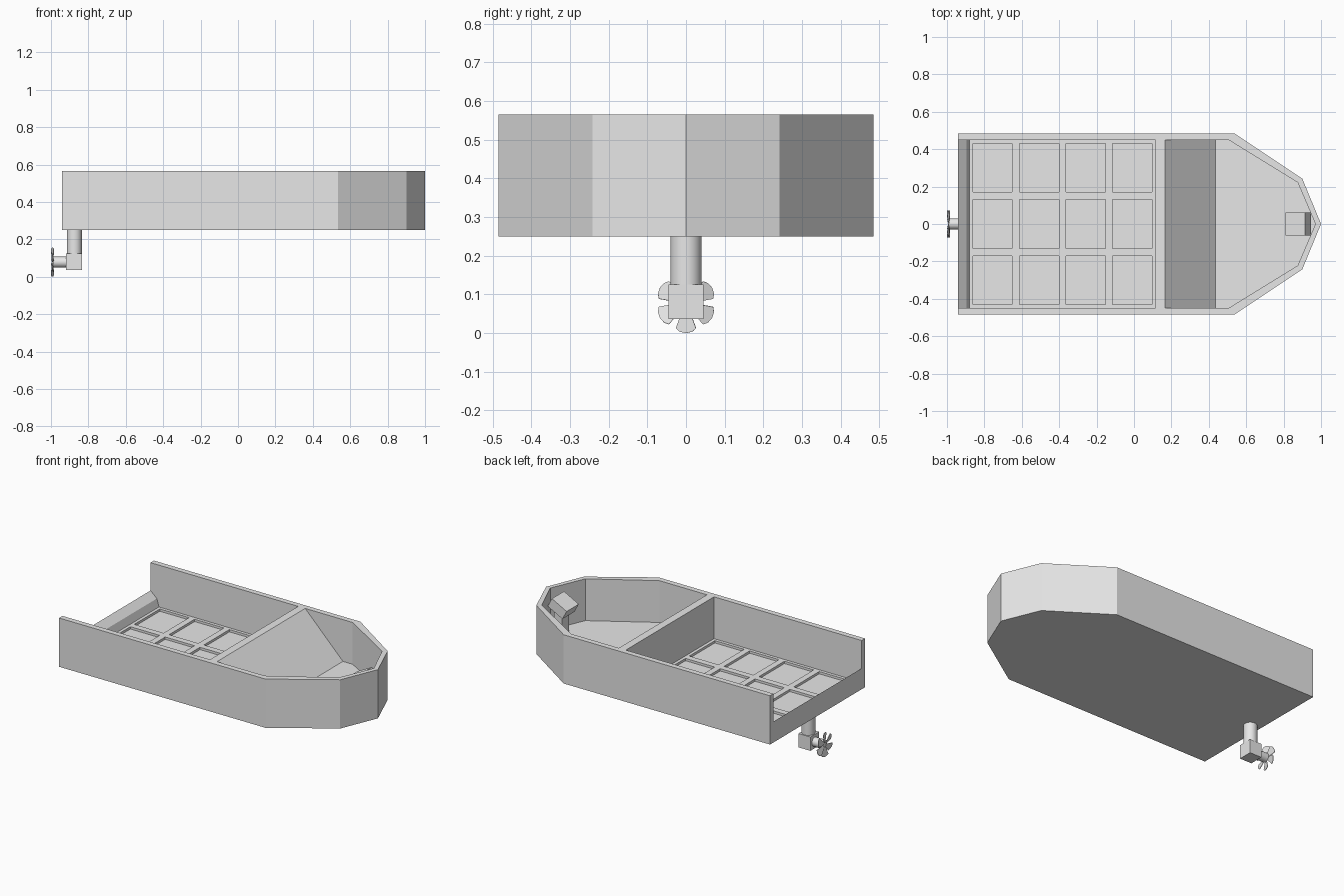
import bpy, bmesh, math
from mathutils import Matrix, Vector

cube = bpy.data.objects.get("Cube")
if cube:
    bpy.data.objects.remove(cube, do_unlink=True)

grey = bpy.data.materials.new("plain_grey")
grey.use_nodes = True
grey.diffuse_color = (0.8, 0.8, 0.8, 1)
grey.node_tree.nodes["Principled BSDF"].inputs["Base Color"].default_value = (0.8, 0.8, 0.8, 1)


def finish(name, bm, fix_normals=True):
    if fix_normals:
        bmesh.ops.recalc_face_normals(bm, faces=bm.faces)
    mesh = bpy.data.meshes.new(name)
    bm.to_mesh(mesh)
    bm.free()
    mesh.materials.append(grey)
    obj = bpy.data.objects.new(name, mesh)
    bpy.context.collection.objects.link(obj)
    return obj


def add_prism(bm, points, axis, lo, hi):
    """Extrude a 2D outline along an axis; returns the new vertices."""
    def place(p, d):
        a, b = p
        return {"x": (d, a, b), "y": (a, d, b), "z": (a, b, d)}[axis]
    face = bm.faces.new([bm.verts.new(place(p, lo)) for p in points])
    new = bmesh.ops.extrude_face_region(bm, geom=[face])["geom"]
    top = [v for v in new if isinstance(v, bmesh.types.BMVert)]
    shift = {"x": (1, 0, 0), "y": (0, 1, 0), "z": (0, 0, 1)}[axis]
    bmesh.ops.translate(bm, verts=top, vec=Vector(shift) * (hi - lo))
    # keep the starting cap so that the solid stays closed
    if not face.is_valid or all(len(e.link_faces) == 1 for e in face.edges):
        raise RuntimeError("open prism")
    return list(face.verts) + top


def prism(name, points, axis, lo, hi):
    bm = bmesh.new()
    add_prism(bm, points, axis, lo, hi)
    return finish(name, bm)


def cylinder(name, radius, start, end):
    a, b = Vector(start), Vector(end)
    turn = (b - a).to_track_quat("Z", "Y").to_matrix().to_4x4()
    bm = bmesh.new()
    bmesh.ops.create_cone(bm, cap_ends=True, segments=32, radius1=radius, radius2=radius,
                          depth=(b - a).length, matrix=Matrix.Translation((a + b) / 2) @ turn)
    obj = finish(name, bm)
    bpy.ops.object.select_all(action="DESELECT")
    obj.select_set(True)
    bpy.context.view_layer.objects.active = obj
    bpy.ops.object.shade_smooth_by_angle(angle=math.radians(40))
    return obj


def mirrored(half):
    """Close a half outline, ending on the centre line, across y = 0."""
    return half + [(x, -y) for x, y in reversed(half[:-1])]


STERN, BOTTOM, FLOOR, RIM = -0.94, 0.25, 0.295, 0.565
HOLD_BACK, HOLD_FRONT, INNER_Y = -0.88, 0.115, 0.45

# Hull walls, open at the stern
outer = mirrored([(STERN, -0.485), (0.535, -0.485), (0.9, -0.242), (1.0, 0)])
inner = mirrored([(STERN, -INNER_Y), (0.505, -INNER_Y), (0.875, -0.222), (0.97, 0)])
prism("hull_walls", outer + inner[::-1], "z", BOTTOM, RIM)
prism("hull_bottom", inner, "z", BOTTOM, 0.275)

# Bow floor and the sloped bulkhead behind it
bow = mirrored([(HOLD_FRONT, -INNER_Y)] + inner[1:4])
prism("bow_floor", bow, "z", 0.275, FLOOR)
prism("sloped_bulkhead", [(HOLD_FRONT, FLOOR), (HOLD_FRONT, RIM), (0.165, RIM), (0.435, FLOOR)],
      "y", -INNER_Y, INNER_Y)

# Low stern sill
prism("stern_sill", [(STERN, 0.275), (STERN, 0.385), (-0.895, 0.345), (HOLD_BACK, FLOOR),
                     (HOLD_BACK, 0.275)], "y", -INNER_Y, INNER_Y)

# Hold floor with sunken panels
bm = bmesh.new()
length = HOLD_FRONT - HOLD_BACK
bmesh.ops.create_grid(bm, x_segments=4, y_segments=3, size=0.5)
for v in bm.verts:
    v.co = ((HOLD_BACK + HOLD_FRONT) / 2 + v.co.x * length, v.co.y * 2 * INNER_Y, FLOOR)
panels = list(bm.faces)
bmesh.ops.inset_individual(bm, faces=panels, thickness=0.028)
sunk = bmesh.ops.extrude_discrete_faces(bm, faces=panels)["faces"]
bmesh.ops.translate(bm, verts=list({v for f in sunk for v in f.verts}), vec=(0, 0, -0.015))
finish("hold_floor", bm, fix_normals=False)

# Control console in the bow
prism("console_stand", [(0.86, FLOOR), (0.86, 0.46), (0.92, 0.48), (0.92, FLOOR)], "y", -0.035, 0.035)
prism("console_panel", [(0.81, 0.48), (0.915, 0.535), (0.945, 0.478), (0.84, 0.423)], "y", -0.062, 0.062)

# Drive leg, gearbox and shaft
SHAFT_Z = 0.078
cylinder("drive_leg", 0.04, (-0.875, 0, 0.12), (-0.875, 0, BOTTOM))
prism("gearbox", [(-0.92, 0.036), (-0.835, 0.036), (-0.835, 0.125), (-0.92, 0.125)], "y", -0.045, 0.045)
cylinder("propeller_shaft", 0.029, (-0.988, 0, SHAFT_Z), (-0.915, 0, SHAFT_Z))

# Propeller with pitched blades
bm = bmesh.new()
blade = mirrored([(-0.008, 0.015), (-0.027, 0.066), (-0.016, 0.075), (0, 0.078)][::1])[:4]
blade += [(-y, z) for y, z in reversed(blade[:3])]
for i in range(6):
    verts = add_prism(bm, blade, "x", -0.0015, 0.0015)
    spin = Matrix.Rotation(i * math.tau / 6, 4, "X") @ Matrix.Rotation(math.radians(15), 4, "Z")
    bmesh.ops.transform(bm, matrix=Matrix.Translation((-0.9915, 0, SHAFT_Z)) @ spin, verts=verts)
finish("propeller_blades", bm)
